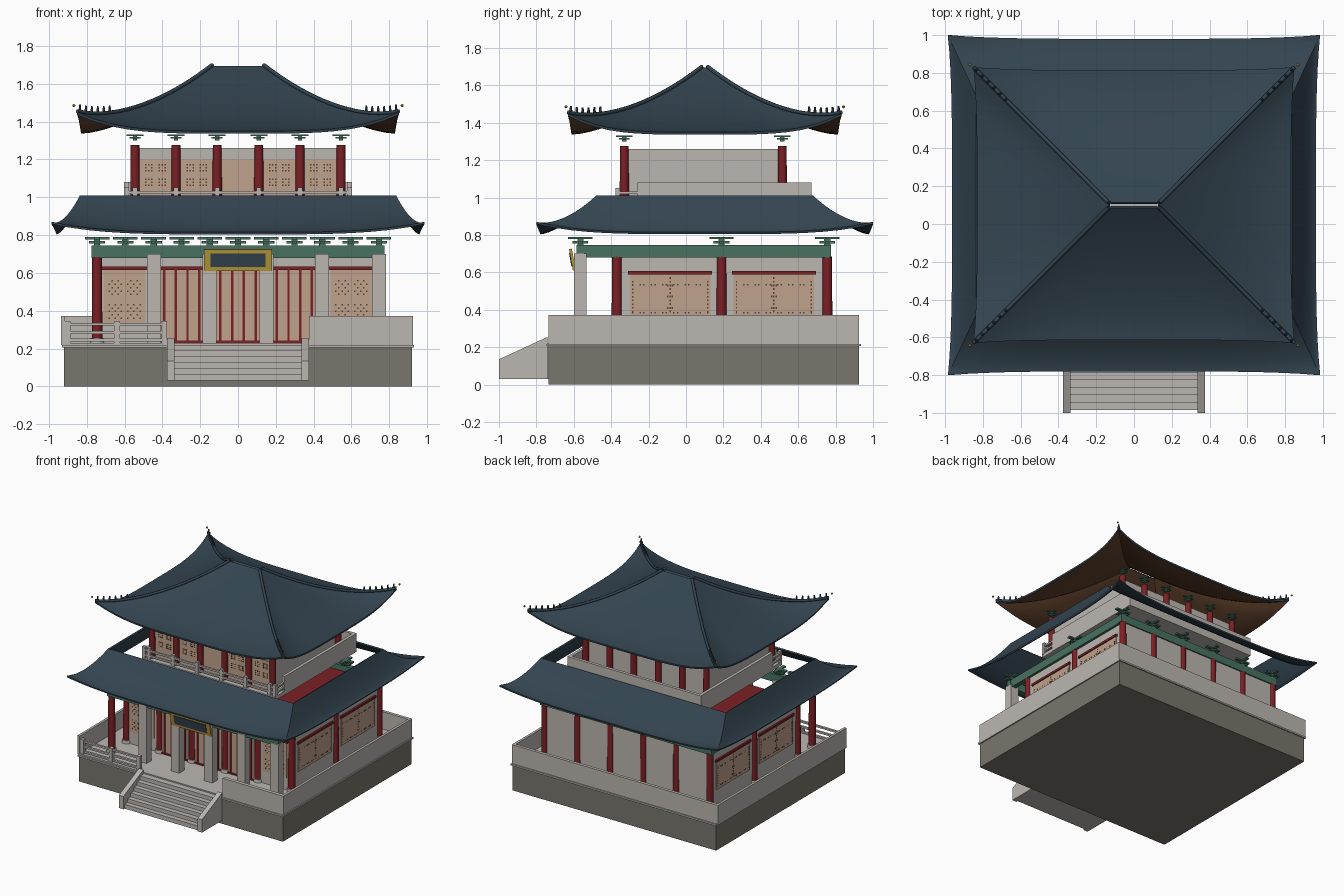
import bpy, bmesh, math
from mathutils import Matrix, Vector

if "Cube" in bpy.data.objects:
    bpy.data.objects.remove(bpy.data.objects["Cube"])


def material(name, *rgb):
    m = bpy.data.materials.new(name)
    m.use_nodes = True
    m.diffuse_color = (*rgb, 1)
    node = m.node_tree.nodes["Principled BSDF"]
    node.inputs["Base Color"].default_value = (*rgb, 1)
    node.inputs["Roughness"].default_value = 0.8
    return m


STONE = material("pale stone", .5, .47, .44)
BASE = material("dark stone", .19, .18, .15)
TAN = material("tan panel", .52, .36, .26)
RED = material("red wood", .2, .014, .018)
GREEN = material("green paint", .065, .17, .12)
GOLD = material("gold", .48, .32, .04)
TILE = material("blue tile", .033, .058, .08)
BROWN = material("brown underside", .12, .055, .025)


def finish(name, bm, *mats):
    me = bpy.data.meshes.new(name)
    bm.to_mesh(me)
    bm.free()
    ob = bpy.data.objects.new(name, me)
    bpy.context.collection.objects.link(ob)
    for m in mats:
        me.materials.append(m)
    return ob


def smooth(ob):
    bpy.ops.object.select_all(action='DESELECT')
    ob.select_set(True)
    bpy.context.view_layer.objects.active = ob
    for mod in list(ob.modifiers):
        bpy.ops.object.modifier_apply(modifier=mod.name)
    bpy.ops.object.shade_smooth_by_angle(angle=math.radians(35))


def boxes(name, mat, spans):
    """Each span is (x range, y range, z range)."""
    bm = bmesh.new()
    for span in spans:
        mid = Vector([(a + b) / 2 for a, b in span])
        size = [b - a for a, b in span]
        bmesh.ops.create_cube(bm, size=1, matrix=Matrix.Translation(mid) @ Matrix.Diagonal((*size, 1)))
    return finish(name, bm, mat)


def around(c, w):
    return (c - w / 2, c + w / 2)


def posts(name, mat, places, r, z):
    bm = bmesh.new()
    for x, y in places:
        bmesh.ops.create_cone(bm, cap_ends=True, segments=16, radius1=r, radius2=r * .92, depth=z[1] - z[0],
                              matrix=Matrix.Translation((x, y, sum(z) / 2)))
    smooth(finish(name, bm, mat))


def brackets(name, places, z, w, h):
    """Stacked crossing arms on a narrow stem."""
    spans = []
    for x, y in places:
        spans.append((around(x, w * .25), around(y, w * .25), (z, z + h)))
        for part, low, top in ((.65, .3, .55), (1, .75, 1)):
            zz = (z + h * low, z + h * top)
            spans.append((around(x, w * part), around(y, w * .2), zz))
            spans.append((around(x, w * .2), around(y, w * part), zz))
    boxes(name, GREEN, spans)


# Terrace
X, Y0, Y1 = .92, -.735, .925
boxes("terrace_base", BASE, [((-X, X), (Y0, Y1), (0, .205))])
boxes("terrace_floor", STONE, [((-X - .01, X + .01), (Y0 - .01, Y1 + .01), (.205, .218)),
                               ((-X, X), (Y0, Y1), (.218, .23))])
WALL = (.22, .372)
boxes("terrace_parapet", STONE,
      [((s * X - .015, s * X + .005), (Y0, Y1), WALL) for s in (-1, 1)] +
      [((-X, X), (Y1 - .025, Y1), WALL), ((.375, X), (Y0, Y0 + .03), WALL)])
boxes("terrace_railing", STONE,
      [(around(x, .03), around(Y0 + .02, .03), (.22, .345)) for x in (-.9, -.64, -.39)] +
      [((-X, -.38), around(Y0 + .02, .018), around(z, .014)) for z in (.245, .285, .328)])

# Entrance stair with sloping cheeks
steps = 6
boxes("stair_steps", STONE, [((-.34, .34), (-.985 + i * .04, Y0), (.03, .065 + i * .031)) for i in range(steps)])
bm = bmesh.new()
for s in (-1, 1):
    outline = [(-1, .03), (-.74, .03), (-.74, .255), (-1, .135)]
    face = bm.faces.new([bm.verts.new((s * .355 - .02, y, z)) for y, z in outline])
    ext = bmesh.ops.extrude_face_region(bm, geom=[face])["geom"]
    bmesh.ops.translate(bm, vec=(.04, 0, 0), verts=[g for g in ext if isinstance(g, bmesh.types.BMVert)])
bmesh.ops.recalc_face_normals(bm, faces=bm.faces)
finish("stair_cheeks", bm, STONE)

# Lower storey: walls, columns and porch
BAYS = [-.745, -.445, -.15, .15, .445, .745]
FRONT, MID, BACK, PORCH = -.37, .19, .755, -.565
boxes("lower_walls", STONE,
      [((-.74, .74), around(y, .02), (.23, .685)) for y in (FRONT, BACK)] +
      [(around(s * .74, .02), (FRONT, BACK), (.23, .685)) for s in (-1, 1)])
boxes("lower_ceiling", RED, [((-.73, .73), (FRONT, BACK), (.69, .7))])
columns = [(x, y) for x in BAYS for y in (FRONT, BACK)]
columns += [(BAYS[0], MID), (BAYS[-1], MID), (BAYS[0], PORCH)]
posts("lower_columns", RED, columns, .028, (.23, .685))
posts("column_bases", STONE, columns, .038, (.23, .255))
boxes("porch_pillars", STONE, [(around(x, .075), around(PORCH, .065), (.23, .7)) for x in BAYS[1:]])

# Front doors and windows
y = FRONT - .01
boxes("front_panels", TAN,
      [((a + .03, b - .03), (y - .006, y), (.24, .615)) for a, b in zip(BAYS[1:4], BAYS[2:5])] +
      [(around(s * .6, .22), (y - .006, y), (.33, .615)) for s in (-1, 1)])
boxes("front_trim", RED,
      [((-.72, .72), (y - .015, y), (.615, .635)), ((-.445, .445), (y - .012, y), (.23, .242))] +
      [(around(x + k * .062, .013), (y - .012, y), (.24, .615)) for x in (-.298, 0, .298)
       for k in (-1.5, -.5, .5, 1.5)])

# Side windows
sides = [(s * .75, c) for s in (-1, 1) for c in (-.085, .47)]
boxes("side_panels", TAN, [(around(x, .012), around(c, .43), (.36, .59)) for x, c in sides])
boxes("side_lintels", RED, [(around(x, .03), around(c, .45), (.588, .606)) for x, c in sides])

# Pierced lattice dots
dots = []
for s in (-1, 1):
    for c in (.55, .65):
        dots += [(around(s * c + i * .016, .008), (y - .008, y), around(.36 + j * .018, .008))
                 for i in range(-2, 3) for j in range(12) if (i + j) % 2 == 0 and j not in (5, 6)]
for x, c in sides:
    dots += [(around(x, .016), around(c + i * .02, .008), around(z, .008))
             for i in range(-10, 11) for z in (.385, .535) if i % 3]
    dots += [(around(x, .016), around(c + i * .012, .008), around(.39 + j * .02, .01))
             for i in (-1, 0, 1) for j in range(10) if i == 0 or j % 3 == 1]
    dots += [(around(x, .016), around(c + e * .2, .008), around(.39 + j * .02, .008))
             for e in (-1, 1) for j in range(9)]

# Painted beams and brackets below the lower roof
BEAM = (.68, .745)
boxes("lower_beams", GREEN,
      [((-.775, .775), around(y, .04), BEAM) for y in (PORCH, BACK)] +
      [(around(s * .75, .04), (PORCH, BACK), BEAM) for s in (-1, 1)])
lower_spots = [(i * .149, PORCH) for i in range(-5, 6)] + [(x, BACK) for x in BAYS]
lower_spots += [(s * .745, MID) for s in (-1, 1)]
brackets("lower_brackets", lower_spots, .74, .13, .05)

# Hanging board
tilt = Matrix.Translation((0, -.615, .667)) @ Matrix.Rotation(math.radians(10), 4, 'X')
frame = boxes("board_frame", GOLD, [((-.18, .18), (0, .015), (-.058, .058))])
plate = boxes("board_plate", TILE, [((-.145, .145), (-.004, 0), (-.036, .036))])
frame.matrix_world = plate.matrix_world = tilt

# Upper storey
UPX = [-.545, -.328, -.11, .11, .328, .545]
UF, UB = -.33, .515
boxes("upper_floor", STONE, [((-.6, .6), (-.38, .67), (.93, .96))])
boxes("upper_walls", STONE, [((-.53, .53), (UF + .015, UB - .015), (.96, 1.26))])
posts("upper_columns", RED, [(x, y) for x in UPX for y in (UF, UB)], .025, (.96, 1.275))
boxes("upper_panels", TAN, [((a + .025, b - .025), (UF + .008, UF + .016), (.98, 1.2))
                            for a, b in zip(UPX, UPX[1:])])
for bay in (-2, -1, 1, 2):
    for c in (-.035, .035):
        dots += [(around(bay * .218 + c + i * .016, .008), (UF + .005, UF + .01), around(z + j * .016, .008))
                 for z in (1.08, 1.155) for i in (-1, 0, 1) for j in (-1, 0, 1) if i or j]
boxes("lattice_dots", BROWN, dots)
HIGH = (.93, 1.08)
boxes("balcony_parapet", STONE,
      [(around(s * .59, .025), (-.26, .67), HIGH) for s in (-1, 1)] + [((-.6, .6), (.645, .67), HIGH)])
boxes("balcony_railing", STONE,
      [(around(x, .025), around(-.365, .025), (.95, 1.052)) for x in UPX + [-.59, .59]] +
      [((-.6, .6), around(-.365, .016), around(z, .014)) for z in (.985, 1.025)] +
      [(around(s * .59, .016), (-.37, -.25), around(z, .014)) for s in (-1, 1) for z in (.985, 1.025)])
brackets("upper_brackets", [(x, y) for x in UPX for y in (UF, UB)], 1.3, .09, .032)

# Sweeping roofs: rings from the top edge out to the upturned eave
CENTRE = .1


def roof_point(spec, u, v, s):
    (ix, iy), (ox, oy), top, eave, lift, power = spec
    t = min(abs(u), abs(v)) ** 4
    pull = 1 - .022 * (1 - t) * s
    x = (ix + (ox - ix) * s) * u * (pull if abs(u) == 1 else 1)
    y = (iy + (oy - iy) * s) * v * (pull if abs(v) == 1 else 1)
    z = top - (top - eave) * (1 - (1 - s) ** power) + lift * s * s * t
    return Vector((x, y + CENTRE, z))


def roof(name, spec, thick, under):
    n, rows = 20, 14
    ts = [-1 + 2 * i / n for i in range(n)]
    rim = [(t, -1) for t in ts] + [(1, t) for t in ts] + [(-t, 1) for t in ts] + [(-1, -t) for t in ts]
    bm = bmesh.new()
    rings = [[bm.verts.new(roof_point(spec, u, v, r / rows)) for u, v in rim] for r in range(rows + 1)]
    for a, b in zip(rings, rings[1:]):
        for i in range(len(rim)):
            j = (i + 1) % len(rim)
            bm.faces.new((a[i], b[i], b[j], a[j]))
    ob = finish(name, bm, TILE, under)
    mod = ob.modifiers.new("thickness", 'SOLIDIFY')
    mod.thickness, mod.offset = thick, -1
    mod.material_offset = 1
    smooth(ob)


LOWER = ((.836, .58), (.985, .9), 1.01, .815, .055, 1.5)
UPPER = ((.135, .014), (.85, .73), 1.695, 1.35, .1, 1.6)
roof("lower_roof", LOWER, .012, TILE)
roof("upper_roof", UPPER, .014, BROWN)

# Hip ridges, guardian figures and gold finials
figures, tips = bmesh.new(), bmesh.new()
for u in (-1, 1):
    for v in (-1, 1):
        cu = bpy.data.curves.new("hip_ridge", 'CURVE')
        cu.dimensions = '3D'
        cu.bevel_depth, cu.bevel_resolution, cu.use_fill_caps = .011, 1, True
        sp = cu.splines.new('POLY')
        sp.points.add(16)
        for i, p in enumerate(sp.points):
            p.co = (*(roof_point(UPPER, u, v, i / 16) + Vector((0, 0, .005))), 1)
        cu.materials.append(TILE)
        bpy.context.collection.objects.link(bpy.data.objects.new("hip_ridge", cu))
        for k in range(6):
            spot = roof_point(UPPER, u, v, .76 + k * .044) + Vector((0, 0, .025))
            bmesh.ops.create_cone(figures, cap_ends=True, segments=6, radius1=.009, radius2=.005, depth=.036,
                                  matrix=Matrix.Translation(spot))
        spot = Vector((u * .868, CENTRE + v * .742, 1.485))
        bmesh.ops.create_uvsphere(tips, u_segments=8, v_segments=6, radius=.008, matrix=Matrix.Translation(spot))
finish("roof_figures", figures, TILE)
finish("corner_finials", tips, GOLD)
